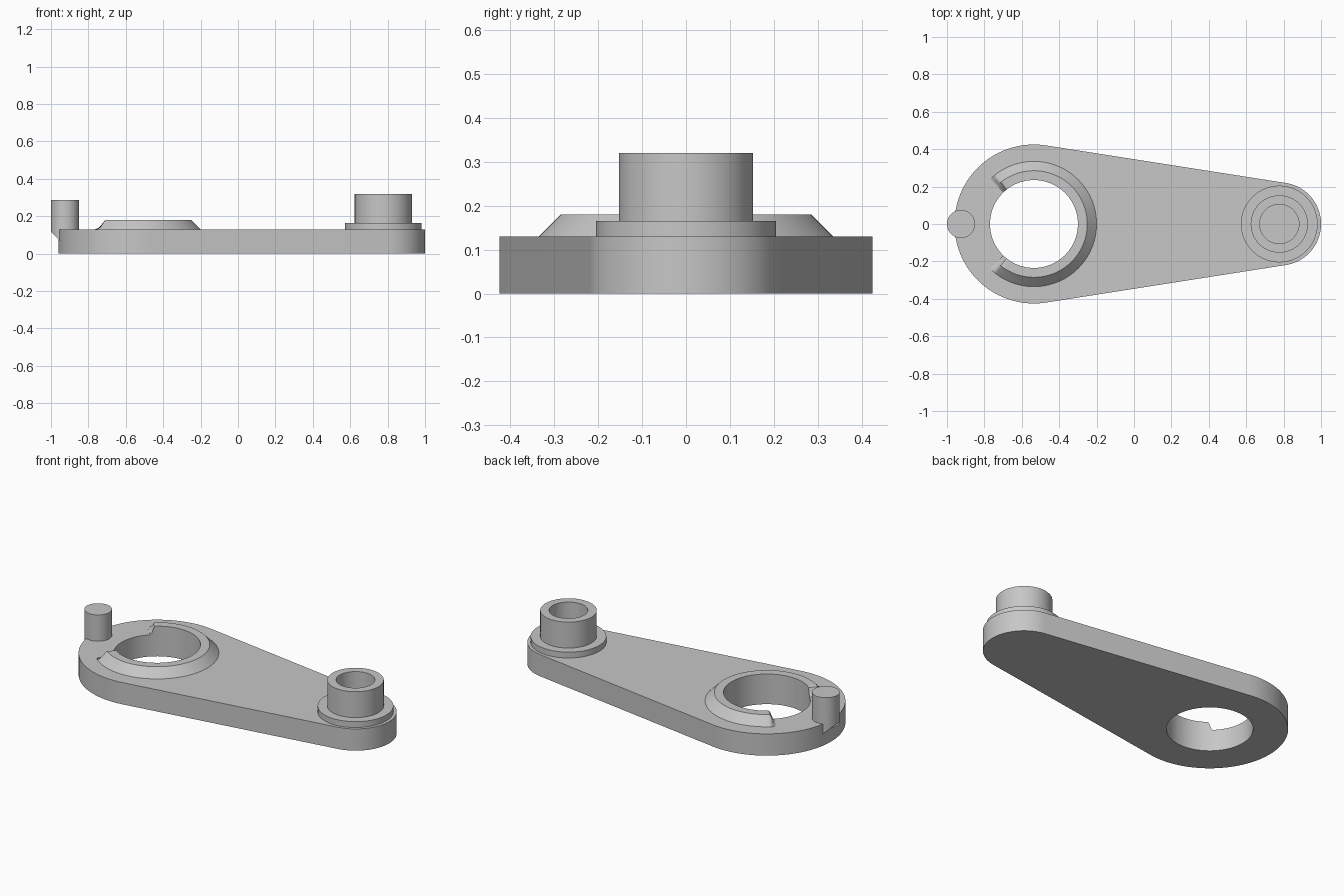
import bpy
import bmesh
from math import radians, cos, sin, acos, pi

cube = bpy.data.objects.get("Cube")
if cube:
    bpy.data.objects.remove(cube, do_unlink=True)

grey = bpy.data.materials.new("plain_grey")
grey.use_nodes = True
GREY = (0.57, 0.57, 0.57, 1)
grey.diffuse_color = GREY
grey.node_tree.nodes["Principled BSDF"].inputs["Base Color"].default_value = GREY

HUB_X, HUB_R, HOLE_R = -0.535, 0.425, 0.235
TIP_X, TIP_R = 0.778, 0.222
PIN_X, PIN_R = -0.925, 0.075
THICK = 0.13


def finish(bm, name):
    bmesh.ops.recalc_face_normals(bm, faces=bm.faces)
    mesh = bpy.data.meshes.new(name)
    bm.to_mesh(mesh)
    bm.free()
    obj = bpy.data.objects.new(name, mesh)
    bpy.context.collection.objects.link(obj)
    mesh.materials.append(grey)
    bpy.ops.object.select_all(action='DESELECT')
    obj.select_set(True)
    bpy.context.view_layer.objects.active = obj
    bpy.ops.object.shade_smooth_by_angle(angle=radians(30))
    return obj


def arc(cx, r, start, end, n):
    steps = [start + (end - start) * i / n for i in range(n + 1)]
    return [(cx + r * cos(a), r * sin(a)) for a in steps]


def loop_edges(bm, points):
    verts = [bm.verts.new((x, y, 0)) for x, y in points]
    return [bm.edges.new((v, verts[i - 1])) for i, v in enumerate(verts)]


def skin(bm, rows, closed):
    """Join neighbouring rows of vertices with quads."""
    for i in range(len(rows) if closed else len(rows) - 1):
        a, b = rows[i], rows[(i + 1) % len(rows)]
        for j in range(len(a) - 1):
            bm.faces.new((a[j], b[j], b[j + 1], a[j + 1]))


# Tapered arm plate: two arcs joined by tangents, with the hub hole
tangent = acos((HUB_R - TIP_R) / (TIP_X - HUB_X))
bm = bmesh.new()
outline = (arc(HUB_X, HUB_R, tangent, 2 * pi - tangent, 72)
           + arc(TIP_X, TIP_R, -tangent, tangent, 56))
hole = arc(HUB_X, HOLE_R, 0, 2 * pi, 96)[:-1]
edges = loop_edges(bm, outline) + loop_edges(bm, hole)
bmesh.ops.triangle_fill(bm, use_beauty=True, edges=edges)
top = bmesh.ops.extrude_face_region(bm, geom=bm.faces[:])
bmesh.ops.translate(bm, vec=(0, 0, THICK),
                    verts=[v for v in top["geom"] if isinstance(v, bmesh.types.BMVert)])
finish(bm, "arm_plate")

# Bevelled collar around the hole, open toward the pin, ends easing down
ramp = [(127, 1), (128.5, 0.93), (130, 0.65), (131.5, 0.3), (133, 0.08), (134, 0.01)]
stations = [(-a, h) for a, h in reversed(ramp)]
stations += [(-127 + 254 * i / 68, 1) for i in range(1, 68)] + ramp
bm = bmesh.new()
rows = []
for deg, h in stations:
    c, s = cos(radians(deg)), sin(radians(deg))
    section = [(HOLE_R, 0), (HOLE_R, 0.05 * h), (0.285, 0.05 * h), (0.335, 0)]
    rows.append([bm.verts.new((HUB_X + r * c, r * s, THICK + z)) for r, z in section])
skin(bm, rows, False)
bm.faces.new(rows[0])
bm.faces.new(rows[-1])
finish(bm, "hub_collar")

# Flanged hollow boss at the narrow end
profile = [(0.205, THICK), (0.205, 0.165), (0.153, 0.165),
           (0.153, 0.32), (0.105, 0.32), (0.105, 0.132)]
bm = bmesh.new()
rows = []
for i in range(80):
    a = 2 * pi * i / 80
    rows.append([bm.verts.new((TIP_X - 0.001 + r * cos(a), r * sin(a), z))
                 for r, z in profile])
skin(bm, rows, True)
bm.faces.new([row[-1] for row in rows])
finish(bm, "tip_boss")

# Solid pin on the hub rim, its foot cut on a slant back into the plate
bm = bmesh.new()
rows = []
for i in range(56):
    a = 2 * pi * i / 56
    x, y = PIN_X + PIN_R * cos(a), PIN_R * sin(a)
    foot = 0.118 - 1.05 * (x - PIN_X + PIN_R)
    rows.append([bm.verts.new((x, y, max(foot, 0.03))), bm.verts.new((x, y, 0.287))])
skin(bm, rows, True)
bm.faces.new([row[1] for row in rows])
bm.faces.new([row[0] for row in rows])
finish(bm, "rim_pin")
